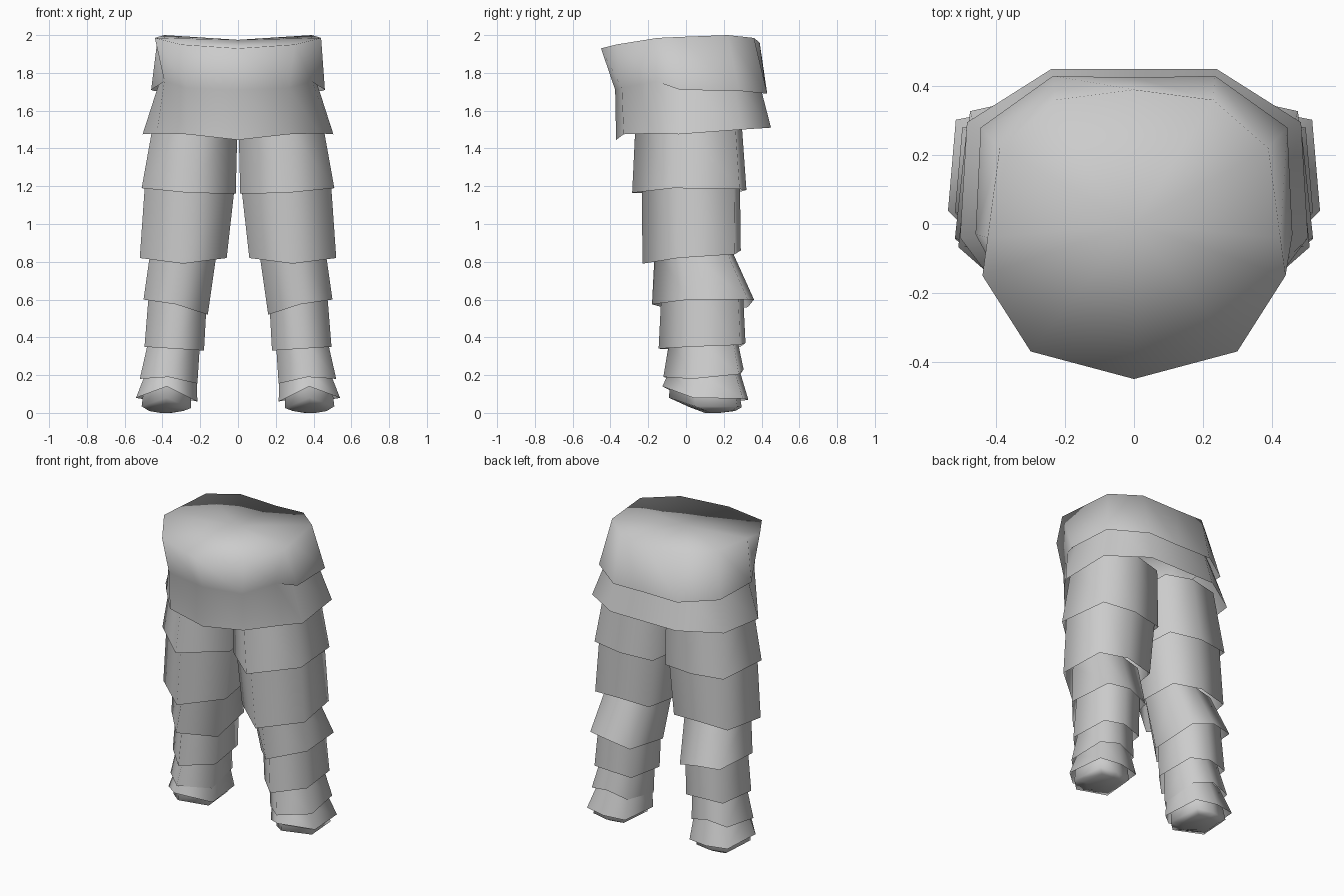
import bpy, bmesh

if "Cube" in bpy.data.objects:
    bpy.data.objects.remove(bpy.data.objects["Cube"])

grey = bpy.data.materials.new("warm_grey")
grey.diffuse_color = (0.6, 0.6, 0.6, 1)
grey.use_nodes = True
grey.node_tree.nodes["Principled BSDF"].inputs["Base Color"].default_value = grey.diffuse_color


def loft(name, rings, gaps=(), cap_top=None, cap_bottom=False):
    """Skin a stack of rings; row numbers in gaps stay open, caps are optional."""
    bm = bmesh.new()
    rows = [[bm.verts.new(p) for p in ring] for ring in rings]
    n = len(rows[0])
    for r, (a, b) in enumerate(zip(rows, rows[1:])):
        if r in gaps:
            continue
        for i in range(n):
            j = (i + 1) % n
            bm.faces.new((a[i], a[j], b[j], b[i]))
    if cap_top:
        c = bm.verts.new(cap_top)
        for i in range(n):
            bm.faces.new((rows[0][(i + 1) % n], rows[0][i], c))
    if cap_bottom:
        bm.faces.new(rows[-1][::-1])
    bmesh.ops.remove_doubles(bm, verts=bm.verts, dist=0.0005)
    bmesh.ops.recalc_face_normals(bm, faces=bm.faces)
    for f in bm.faces:
        f.smooth = True
    me = bpy.data.meshes.new(name)
    bm.to_mesh(me)
    bm.free()
    me.materials.append(grey)
    ob = bpy.data.objects.new(name, me)
    bpy.context.collection.objects.link(ob)
    return ob


def mirrored(half):
    """Full ring from the front centre, round the right side, to the back centre."""
    return half + [(-x, y, z) for x, y, z in half[-2:0:-1]]


# Waist and hip skirt: joined at the front, overlapping tiers at sides and back
front = [(0, -.375, 1.71), (.27, -.34, 1.72), (.39, -.16, 1.755)]
waist_top = mirrored([(0, -.45, 1.93), (.3, -.37, 1.95), (.44, -.15, 1.985),
                      (.425, -.04, 1.99), (.39, .22, 2.0), (.23, .36, 1.985), (0, .39, 1.96)])
waist_hem = mirrored(front + [(.46, -.03, 1.71), (.445, .28, 1.705),
                              (.235, .43, 1.69), (0, .425, 1.69)])
skirt_top = mirrored(front + [(.41, -.04, 1.77), (.395, .25, 1.77),
                              (.22, .385, 1.76), (0, .385, 1.76)])
skirt_hem = mirrored([(0, -.37, 1.445), (.27, -.33, 1.475), (.43, -.14, 1.48),
                      (.505, -.04, 1.475), (.485, .295, 1.5), (.24, .45, 1.51), (0, .45, 1.51)])
loft("waist_and_hip_skirt", [waist_top, waist_hem, skirt_top, skirt_hem],
     gaps=(1,), cap_top=(0, 0, 1.975))


def leg_ring(x0, x1, y0, y1, zf, zo, zi, zb):
    """Six-sided ring: heights at front, outer side, inner side and back."""
    c, w, h = (x0 + x1) / 2, x1 - x0, y1 - y0
    return [(c, y0, zf), (x1, y0 + .36 * h, zo), (x1 - .07 * w, y0 + .94 * h, (zo + zb) / 2),
            (c, y1, zb), (x0 + .07 * w, y0 + .94 * h, (zi + zb) / 2), (x0, y0 + .36 * h, zi)]


# Each leg tier: top ring (tucked under the tier above), hem ring
tiers = {
    "upper_thigh": ((.002, .44, -.265, .29, 1.58, 1.58, 1.56, 1.6),
                    (.012, .51, -.285, .32, 1.165, 1.19, 1.16, 1.18)),
    "lower_thigh": ((.015, .49, -.235, .285, 1.25, 1.25, 1.22, 1.25),
                    (.06, .52, -.23, .29, .79, .82, .82, .86)),
    "knee": ((.11, .46, -.165, .22, .87, .88, .87, .91),
             (.16, .5, -.18, .36, .575, .6, .52, .6)),
    "shin": ((.165, .47, -.13, .3, .64, .66, .6, .67),
             (.18, .495, -.145, .315, .34, .35, .33, .37)),
    "ankle": ((.2, .47, -.085, .265, .4, .4, .39, .42),
              (.215, .52, -.12, .305, .19, .18, .155, .23)),
    "cuff": ((.22, .485, -.085, .27, .23, .22, .2, .27),
             (.215, .54, -.125, .33, .14, .08, .06, .07)),
}
foot = [(.25, .5, -.085, .28, .17, .12, .11, .12),
        (.25, .51, -.09, .295, .08, .035, .025, .03),
        (.29, .47, .02, .26, .03, .01, .01, .01),
        (.35, .41, .1, .18, 0, 0, 0, 0)]

for side, s in (("right", 1), ("left", -1)):
    def ring(spec):
        return [(s * x, y, z) for x, y, z in leg_ring(*spec)]
    for name, (top, hem) in tiers.items():
        loft(f"{side}_{name}", [ring(top), ring(hem)])
    # Foot with a rounded sole
    loft(f"{side}_foot", [ring(r) for r in foot], cap_bottom=True)
